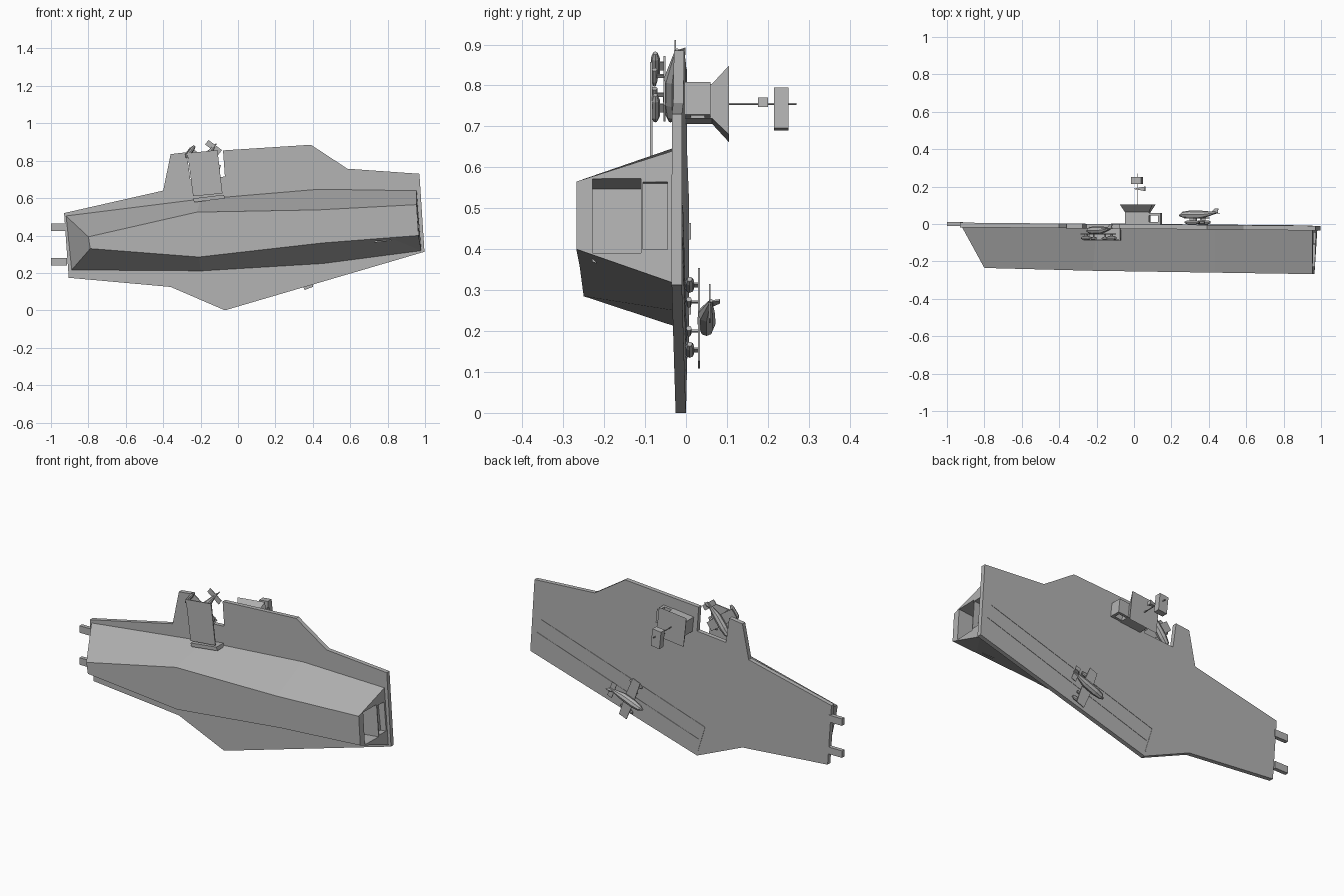
import bpy, bmesh
from math import radians, cos, sin, tau
from mathutils import Matrix, Vector

if "Cube" in bpy.data.objects:
    bpy.data.objects.remove(bpy.data.objects["Cube"])

grey = bpy.data.materials.new("hull grey")
grey.use_nodes = True
COLOUR = (0.45, 0.45, 0.45, 1)
grey.diffuse_color = COLOUR
grey.node_tree.nodes["Principled BSDF"].inputs["Base Color"].default_value = COLOUR


def loft(name, rings, matrix=None):
    """Skin a list of equal rings and cap both ends."""
    bm = bmesh.new()
    loops = [[bm.verts.new(p) for p in ring] for ring in rings]
    n = len(loops[0])
    for a, b in zip(loops, loops[1:]):
        for i in range(n):
            j = (i + 1) % n
            bm.faces.new((a[i], a[j], b[j], b[i]))
    bm.faces.new(loops[0])
    bm.faces.new(loops[-1])
    bmesh.ops.recalc_face_normals(bm, faces=bm.faces)
    mesh = bpy.data.meshes.new(name)
    bm.to_mesh(mesh)
    bm.free()
    mesh.materials.append(grey)
    ob = bpy.data.objects.new(name, mesh)
    bpy.context.collection.objects.link(ob)
    if matrix:
        ob.matrix_world = matrix
    return ob


def prism(name, outline, y0, y1, matrix=None, slope=0.0):
    """Extrude an xz outline along y, optionally leaning with x."""
    return loft(name, [[(x, y + slope * x, z) for x, z in outline] for y in (y0, y1)], matrix)


def rect(w, h, cx=0.0, cz=0.0):
    return [(cx - w/2, cz - h/2), (cx + w/2, cz - h/2), (cx + w/2, cz + h/2), (cx - w/2, cz + h/2)]


def placed(x, y, z, degrees):
    return Matrix.Translation((x, y, z)) @ Matrix.Rotation(radians(-degrees), 4, 'Y')


# Flight deck with the side notch for the lift
deck_outline = [(-.93, .52), (-.40, .64), (-.36, .835), (-.275, .845), (-.255, .70),
                (-.07, .715), (-.08, .855), (.39, .885), (.585, .757), (.97, .73),
                (.997, .313), (-.07, 0), (-.36, .125), (-.905, .174)]
prism("flight_deck", deck_outline, -.026, -.001, slope=-.009)
for i, z in enumerate((.444, .26)):
    prism("bow_prong_%d" % (i + 1), rect(.085, .04, -.9575, z), -.01, .012)

# Hull: four stations, each from upper deck edge round the bottom to lower deck edge
stations = [(-.235, [(-.92, .505), (-.80, .393), (-.79, .33), (-.89, .215)]),
            (-.25, [(-.20, .595), (-.22, .525), (-.21, .285), (-.20, .21)]),
            (-.26, [(.43, .648), (.43, .537), (.45, .36), (.46, .25)]),
            (-.268, [(.955, .64), (.955, .565), (.965, .40), (.98, .318)])]
hull = loft("hull", [[(x, -.024 - .009 * x if i in (0, 3) else bottom, z)
                      for i, (x, z) in enumerate(pts)] for bottom, pts in stations])

# Stern openings
for name, depth, y0, y1, height in (("stern_bay", .24, -.228, -.11, .182),
                                    ("stern_panel", .03, -.105, -.045, .165)):
    cutter = prism(name + "_cutter", rect(depth + .1, height, .05 - depth/2, 0), y0, y1,
                   placed(.96, 0, .481, 6))
    cutter.hide_render = True
    cutter.hide_viewport = True
    mod = hull.modifiers.new(name, 'BOOLEAN')
    mod.operation = 'DIFFERENCE'
    mod.solver = 'EXACT'
    mod.object = cutter
# Bake the cuts and drop the cutters
bpy.context.view_layer.update()
baked = bpy.data.meshes.new_from_object(hull.evaluated_get(bpy.context.evaluated_depsgraph_get()))
hull.modifiers.clear()
hull.data = baked
for ob in [o for o in bpy.data.objects if o.name.endswith("_cutter")]:
    bpy.data.objects.remove(ob)

# Lowered lift and its sill
prism("lift_platform", [(-.27, .84), (-.11, .857), (-.083, .625), (-.24, .61)], -.088, -.082)
prism("lift_sill", [(-.24, .598), (-.075, .618), (-.07, .598), (-.235, .578)], -.088, -.025)

# Runway stripes
for i, (a, b) in enumerate((((.926, .51), (-.12, .176)), ((.953, .43), (-.08, .096)),
                            ((-.12, .176), (-.075, .03)))):
    p, q = Vector(a), Vector(b)
    side = (q - p).orthogonal().normalized() * .002
    prism("runway_stripe_%d" % (i + 1), [p + side, q + side, q - side, p - side],
          -.003, .001, slope=-.009)

# Island: trunk, flared bridge, side porch, mast and radar
island = placed(.02, 0, .755, 6)
prism("island_trunk", rect(.13, .085), -.01, .066, island)
loft("bridge", [[(x, y, z) for x, z in rect(w, h)]
                for y, w, h in ((.064, .13, .085), (.105, .175, .17))], island)
prism("porch_roof", rect(.065, .08, .095), .045, .06, island)
prism("porch_base", rect(.065, .08, .095), -.01, .012, island)
prism("porch_wall", rect(.015, .08, .12), .01, .05, island)
prism("mast", rect(.004, .004), .1, .27, island)
prism("radar_panel", rect(.055, .1, -.005, -.012), .215, .25, island)
loft("radar_horn", [[(x, .188 + s * y, s * z) for y, z in ((-.012, -.012), (.012, -.012), (.012, .012), (-.012, .012))]
                    for x, s in ((-.02, .1), (.04, 1))], island)


# Aircraft, nose toward -x, standing on y = 0
def tube(name, profile, y, z, matrix, sides=8):
    ring = [(cos(tau * i / sides), sin(tau * i / sides)) for i in range(sides)]
    return loft(name, [[(x, y + lift + r * c, z + r * s) for c, s in ring]
                       for x, r, lift in profile], matrix)


def aircraft(prefix, matrix, span):
    tube(prefix + "_fuselage", ((-.11, .004, -.004), (-.09, .016, 0), (-.05, .022, 0),
                                (.02, .021, 0), (.07, .011, .006), (.11, .004, .012)),
         .052, 0, matrix)
    prism(prefix + "_wing", [(-.035, -span), (.015, -span), (.02, 0), (.015, span),
                             (-.035, span), (-.04, 0)], .031, .036, matrix)
    prism(prefix + "_tailplane", rect(.03, .09, .09), .058, .062, matrix)
    loft(prefix + "_fin", [[(.065, .06, z), (.105, .06, z), (.115, .085, z), (.095, .085, z)]
                           for z in (-.002, .002)], matrix)
    for side, label in ((1, "left"), (-1, "right")):
        tube("%s_%s_pod" % (prefix, label), ((-.045, .005, 0), (-.03, .011, 0), (.02, .011, 0),
                                             (.035, .006, 0)), .011, side * .085, matrix)
        tube("%s_%s_store" % (prefix, label), ((-.03, .003, 0), (-.015, .007, 0), (.02, .007, 0)),
             .009, side * .038, matrix, 6)
        prism("%s_%s_pylon" % (prefix, label), rect(.025, .004, -.005, side * .085),
              .015, .033, matrix)
        prism("%s_%s_strut" % (prefix, label), rect(.01, .004, 0, side * .038), .01, .033, matrix)


aircraft("deck_aircraft", placed(.345, -.002, .235, 21), .122)
aircraft("lift_aircraft", placed(-.185, -.086, .80, 53), .1)
